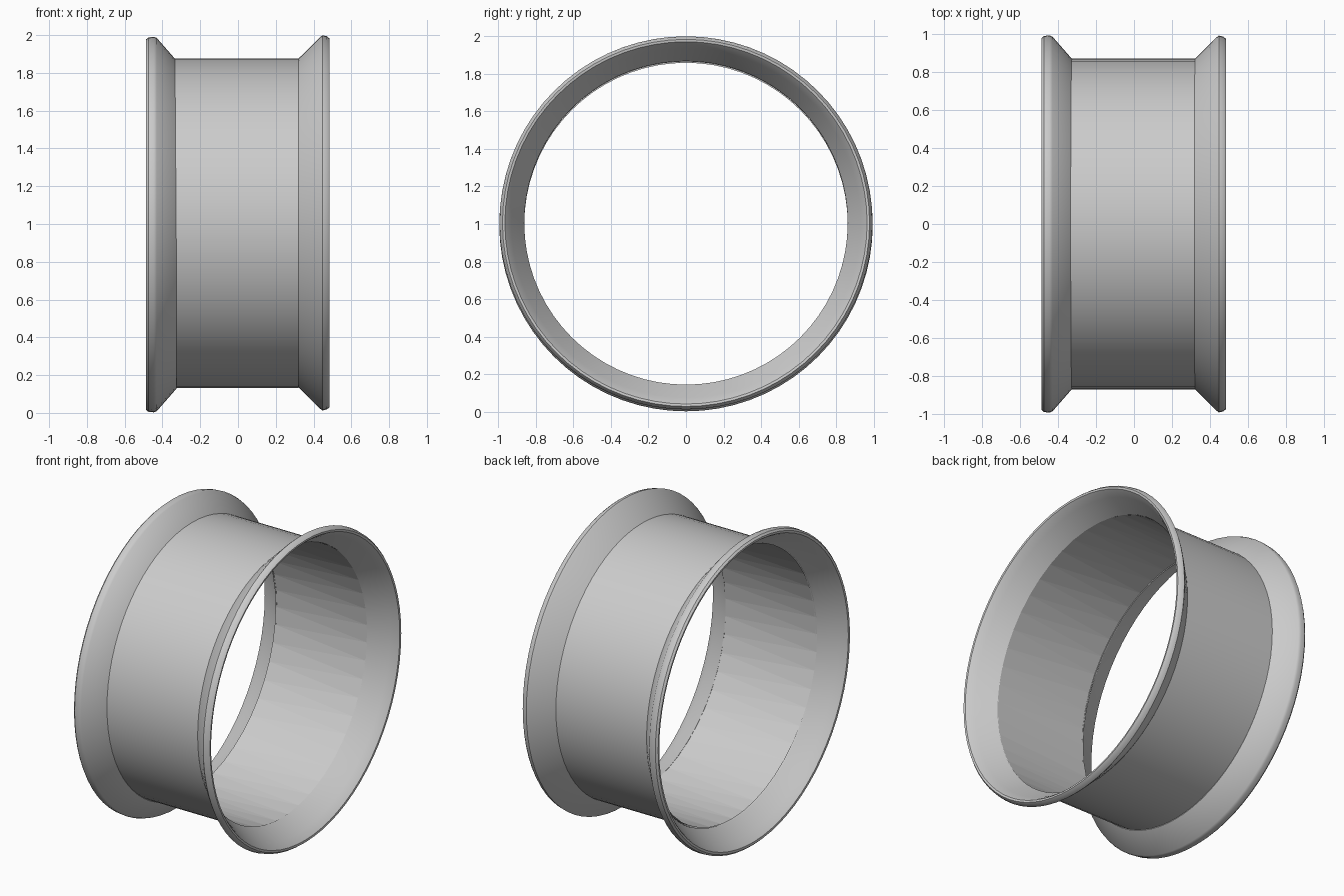
import bpy, bmesh, math

if "Cube" in bpy.data.objects:
    bpy.data.objects.remove(bpy.data.objects["Cube"])

GREY = 0.6
metal = bpy.data.materials.new("light grey metal")
metal.diffuse_color = (GREY, GREY, GREY, 1)
metal.use_nodes = True
bsdf = metal.node_tree.nodes["Principled BSDF"]
bsdf.inputs["Base Color"].default_value = (GREY, GREY, GREY, 1)
bsdf.inputs["Roughness"].default_value = 0.5


def ring(bm, x, radius, count, centre_z, offset=0.0):
    """One circle of vertices around the wheel axis."""
    step = 2 * math.pi / count
    return [bm.verts.new((x, radius * math.cos((i + offset) * step),
                          centre_z + radius * math.sin((i + offset) * step)))
            for i in range(count)]


def finish(bm, name, smooth=True):
    mesh = bpy.data.meshes.new(name)
    bm.to_mesh(mesh)
    bm.free()
    mesh.materials.append(metal)
    obj = bpy.data.objects.new(name, mesh)
    bpy.context.collection.objects.link(obj)
    if smooth:
        bpy.ops.object.select_all(action="DESELECT")
        obj.select_set(True)
        bpy.context.view_layer.objects.active = obj
        bpy.ops.object.shade_smooth_by_angle(angle=math.radians(35))
    return obj


def revolve(name, profile, count, closed, centre_z=1.0):
    """Spin an (x, radius) profile around the wheel axis."""
    bm = bmesh.new()
    rings = [ring(bm, x, r, count, centre_z) for x, r in profile]
    pairs = list(zip(rings, rings[1:]))
    if closed:
        pairs.append((rings[-1], rings[0]))
    for a, b in pairs:
        for i in range(count):
            j = (i + 1) % count
            bm.faces.new((a[i], a[j], b[j], b[i]))
    bmesh.ops.recalc_face_normals(bm, faces=bm.faces)
    return finish(bm, name)


# Flared flanges with a rounded lip: outside slope, lip, inside slope
revolve("left_flange", [(-0.325, 0.868), (-0.43, 0.988), (-0.445, 0.994),
                        (-0.475, 0.991), (-0.487, 0.980), (-0.485, 0.966),
                        (-0.470, 0.955), (-0.435, 0.935), (-0.325, 0.861)],
        72, True, 0.997)
revolve("right_flange", [(0.318, 0.868), (0.435, 0.984), (0.447, 0.993),
                         (0.470, 0.988), (0.484, 0.977), (0.482, 0.964),
                         (0.468, 0.952), (0.435, 0.930), (0.318, 0.861)],
        72, True, 1.006)

# Straight outer barrel
revolve("barrel", [(-0.335, 0.871), (0.321, 0.871)], 72, False, 1.004)

# Inner liner of long triangles meeting in a zigzag
bm = bmesh.new()
COUNT = 48
left = ring(bm, -0.335, 0.862, COUNT, 1.004)
right = ring(bm, 0.321, 0.862, COUNT, 1.004, 0.5)
for i in range(COUNT):
    j = (i + 1) % COUNT
    bm.faces.new((left[i], right[i], left[j]))
    bm.faces.new((left[j], right[i], right[j]))
bmesh.ops.recalc_face_normals(bm, faces=bm.faces)
bmesh.ops.reverse_faces(bm, faces=bm.faces)
finish(bm, "inner_liner", smooth=False)
